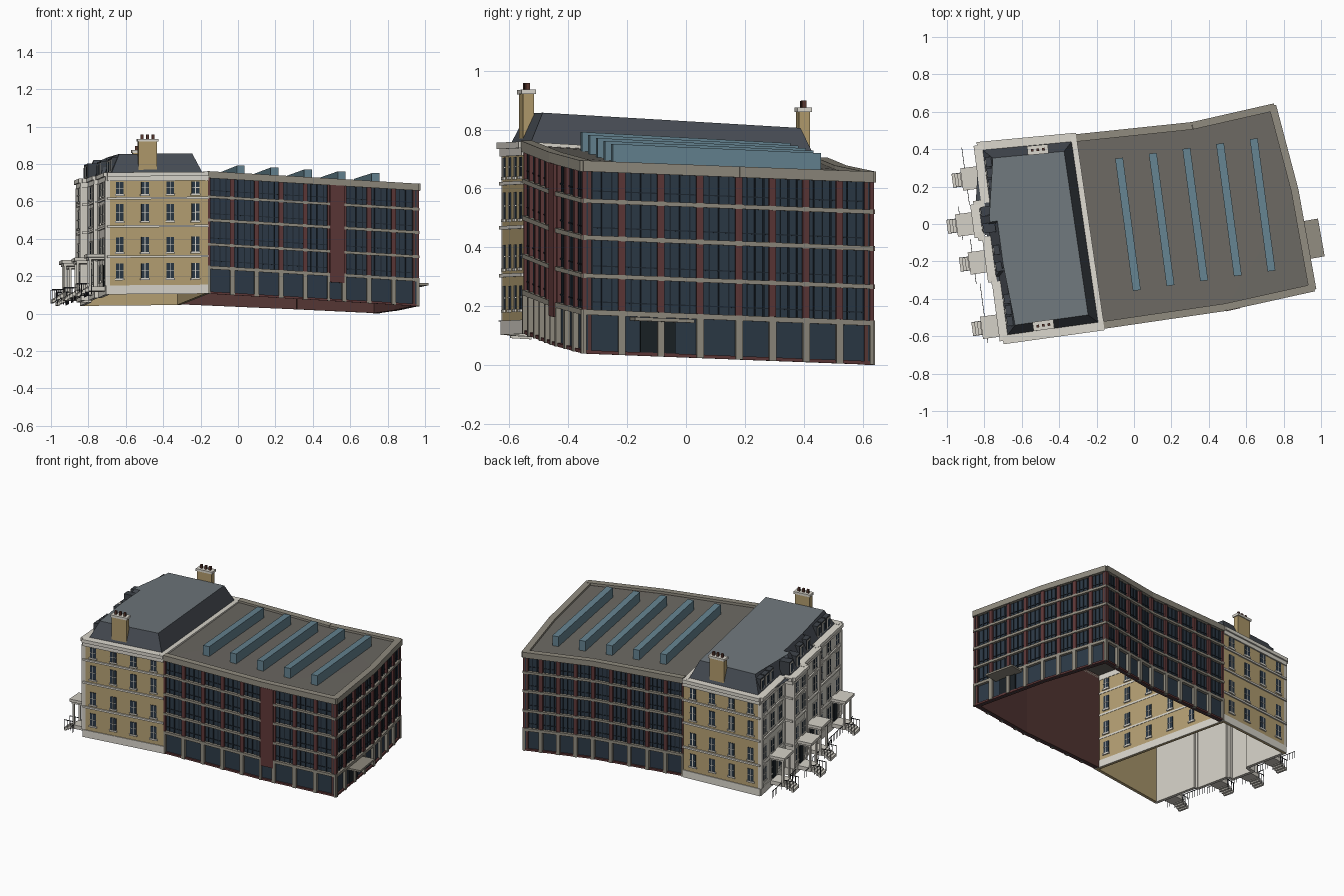
import bpy, bmesh
from mathutils import Vector, Matrix

if "Cube" in bpy.data.objects:
    bpy.data.objects.remove(bpy.data.objects["Cube"])

V = lambda *p: Vector(p)
parts = {}


def part(name, hexcol):
    rgb = [(int(hexcol[i:i + 2], 16) / 255) ** 2.2 for i in (0, 2, 4)]
    parts[name] = (bmesh.new(), (*rgb, 1))


for n, c in [("office_glazing", "303c48"), ("office_inner_wall", "5a3c3a"), ("brick_piers", "5e3a3a"),
             ("office_stone_bands", "8f8a7e"), ("window_mullions", "222a32"), ("office_roof", "6b6862"),
             ("skylights", "64818e"), ("entrance_doors", "20262a"), ("terrace_brick_walls", "b5a074"),
             ("terrace_stone_front", "d2cec4"), ("stone_trim", "dad6cc"), ("terrace_windows", "2e3a46"),
             ("mansard_slopes", "484d54"), ("mansard_flat_top", "6e767b"), ("chimneys", "b09a6c"),
             ("chimney_pots", "5a3a32"), ("dormers", "3f444a"), ("porches", "cfcbc1"), ("railings", "33353a")]:
    part(n, c)

# Ground heights: the site falls towards the back right corner
corners = [(-.16, -.55, .107), (.965, -.35, .04), (.75, .635, .002), (-.31, .47, .05)]
coef = Matrix([(1, x, y, x * y) for x, y, z in corners]).inverted() @ V(*[c[2] for c in corners])


def office_z(p):
    return coef.dot(V(1, p.x, p.y, p.x * p.y))


def terrace_z(p):
    return .107 + .015 * (p.x + .16) - .057 * (p.y + .55)


def hexa(name, pts):
    bm = parts[name][0]
    v = [bm.verts.new(p) for p in pts]
    for f in [(0, 1, 2, 3), (4, 5, 6, 7), (0, 1, 5, 4), (1, 2, 6, 5), (2, 3, 7, 6), (3, 0, 4, 7)]:
        bm.faces.new([v[i] for i in f])


class Wall:
    """A straight wall; s runs along it, o outwards, h up from the ground."""
    def __init__(self, a, b, zf):
        self.a, self.b, self.zf = V(*a), V(*b), zf
        self.len = (self.b - self.a).length
        self.u = (self.b - self.a) / self.len
        self.n = V(self.u.y, -self.u.x)

    def box(self, name, s0, s1, h0, h1, o0, o1):
        pts = []
        for h in (h0, h1):
            for s, o in ((s0, o0), (s1, o0), (s1, o1), (s0, o1)):
                q = self.a + self.u * s
                p = q + self.n * o
                pts.append((p.x, p.y, self.zf(q) + h))
        hexa(name, pts)


def inset(poly, d):
    """Offset every edge of a counter-clockwise outline inwards."""
    out = []
    for i, p in enumerate(poly):
        e0 = (p - poly[i - 1]).normalized()
        e1 = (poly[(i + 1) % len(poly)] - p).normalized()
        n0, n1 = V(-e0.y, e0.x), V(-e1.y, e1.x)
        out.append(p + (n0 + n1) * d / (1 + n0.dot(n1)))
    return out


def sheet(name, poly, h, zf):
    bm = parts[name][0]
    f = bm.faces.new([bm.verts.new((p.x, p.y, zf(p) + h)) for p in poly])
    bmesh.ops.triangulate(bm, faces=[f])


# ---------- Office block ----------
outline = [(-.16, -.55), (.49, -.455), (.965, -.35), (.87, .18), (.75, .635), (.31, .535), (-.31, .47)]
bays = [5, 3, 4, 4, 4, 5]
bands = [(.132, .15), (.257, .272), (.386, .402), (.511, .526)]
for i, nb in enumerate(bays):
    w = Wall(outline[i], outline[i + 1], office_z)
    L = w.len
    start = .08 if i == 1 else 0
    w.box("office_inner_wall", 0, L, 0, .64, -.03, -.018)
    w.box("office_glazing", 0, L, 0, .64, -.018, -.012)
    w.box("brick_piers", 0, L, 0, .012, -.012, 0)
    w.box("office_stone_bands", 0, L, .618, .655, -.03, .01)
    for lo, hi in bands:
        w.box("office_stone_bands", 0, L, lo, hi, -.012, .006)
    if start:                                   # solid brick shaft
        w.box("brick_piers", 0, start, .1, .62, -.012, .012)
    step = (L - start) / nb
    for k in range(nb + 1):
        s = start + k * step
        lo, hi = max(s - .012, 0), min(s + .012, L)
        w.box("brick_piers", lo, hi, .15, .618, -.012, .002)
        w.box("office_stone_bands", lo, hi, 0, .14, -.012, .006)
        if k < nb:
            for m in (.25, .5, .75):
                c = s + m * step
                w.box("window_mullions", c - .0025, c + .0025, .15, .618, -.012, -.007)
            for lo, hi in bands:
                w.box("window_mullions", s, s + step, hi + .025, hi + .029, -.012, -.008)
    if i == 2:                                  # entrance and canopy
        w.box("entrance_doors", .2, .32, .005, .125, -.012, -.004)
        w.box("office_stone_bands", .165, .37, .118, .13, -.01, .085)
sheet("office_roof", [V(*p) for p in outline], .64, office_z)

# Rooflight strips
for k in range(5):
    a, b = V(-.08 + .18 * k, .352 + .026 * k), V(.015 + .18 * k, -.355 + .026 * k)
    w = Wall(a, b, office_z)
    w.box("skylights", 0, w.len, .635, .705, -.021, .021)

# ---------- Terrace of houses ----------
nw, sw = V(-.84, .42), V(-.70, -.625)
run = (sw - nw).normalized()
out = V(run.y, -run.x)
along = [0, .31, .49, .735, (sw - nw).length]
offs = [0, .06, .02, 0]
front = []
for k in range(4):
    front += [nw + run * along[k] + out * offs[k], nw + run * along[k + 1] + out * offs[k]]
front.pop()
foot = [V(-.16, -.55), V(-.31, .47)] + front + [sw]
foot = [p for i, p in enumerate(foot) if (p - foot[i - 1]).length > .001]
rows = [(.125, .08), (.265, .08), (.437, .09), (.568, .065)]


def window(w, s, h, tall, trim):
    w.box("stone_trim", s - .026, s + .026, h - tall / 2 - .01, h - tall / 2, 0, .008)
    if trim:
        w.box("stone_trim", s - .027, s + .027, h - tall / 2, h + tall / 2 + .008, 0, .003)
    w.box("terrace_windows", s - .02, s + .02, h - tall / 2, h + tall / 2, -.004, .004)
    w.box("stone_trim", s - .002, s + .002, h - tall / 2, h + tall / 2, 0, .006)
    w.box("stone_trim", s - .02, s + .02, h - .0015, h + .0015, 0, .006)


walls = []
for i, p in enumerate(foot):
    w = Wall(p, foot[(i + 1) % len(foot)], terrace_z)
    walls.append(w)
    L = w.len
    west = w.n.x < -.9 and L > .12
    stone = 2 <= i < len(foot) - 1
    w.box("terrace_stone_front" if stone else "terrace_brick_walls", 0, L, 0, .645, -.015, 0)
    w.box("stone_trim", 0, L, 0, .048, 0, .005)
    o = 0 if i == 0 else 1                       # no projections on the party wall
    w.box("stone_trim", 0, L, .605, .63, -.012, .006 * o + .002)
    w.box("stone_trim", 0, L, .63, .652, -.03, .016 * o + .002)
    for h in (.195, .357, .507):
        w.box("stone_trim", 0, L, h, h + .012, 0, .007 * o + .002)
    n = 6 if i == 0 else 4 if L > .4 else 3 if L > .28 else 2 if west else 0
    for h, tall in rows:
        for k in range(n):
            window(w, L * (k + .5) / n, h, tall, stone)
    if west:                                     # corner pilasters
        for s in (0, L - .02):
            w.box("stone_trim", s, s + .02, .048, .61, 0, .01)

# Mansard roof
lo, hi = inset(foot, .025), inset(foot, .075)
bm = parts["mansard_slopes"][0]
for i in range(len(foot)):
    j = (i + 1) % len(foot)
    bm.faces.new([bm.verts.new((p.x, p.y, terrace_z(p) + h))
                  for p, h in ((lo[i], .645), (lo[j], .645), (hi[j], .755), (hi[i], .755))])
sheet("mansard_flat_top", hi, .755, terrace_z)
sheet("mansard_slopes", inset(foot, .01), .645, terrace_z)

# House fronts: dormers, porches, steps and railings
fronts = [w for w in walls if w.n.x < -.9 and w.len > .12]
for w, ps in zip(fronts, (.17, .10, .13, .235)):
    c = w.len / 2
    for d in ([-.045, .045] if w.len < .28 else [-.06, 0, .06]):
        w.box("dormers", c + d - .026, c + d + .026, .65, .735, -.1, -.034)
        w.box("stone_trim", c + d - .02, c + d + .02, .66, .725, -.04, -.031)
        w.box("terrace_windows", c + d - .011, c + d + .011, .665, .718, -.034, -.029)
    w.box("entrance_doors", ps - .022, ps + .022, .048, .16, 0, .009)
    w.box("porches", ps - .06, ps + .06, .2, .218, 0, .105)
    w.box("porches", ps - .052, ps + .052, .188, .2, 0, .095)
    w.box("porches", ps - .045, ps + .045, .02, .045, 0, .095)
    for d in (-.04, .04):
        w.box("porches", ps + d - .006, ps + d + .006, .045, .19, .08, .092)
        w.box("porches", ps + d - .006, ps + d + .006, .045, .19, 0, .008)
        w.box("railings", ps + d * .9 - .0015, ps + d * .9 + .0015, .06, .064, .092, .155)
        for o in (.11, .13, .152):
            w.box("railings", ps + d * .9 - .0015, ps + d * .9 + .0015, .0, .062, o, o + .003)
    for k in range(4):
        w.box("porches", ps - .036, ps + .036, 0 + .008 * (2 - k), .037 - .009 * k, .095 + .015 * k, .11 + .015 * k)
    for s0, s1 in ((0, ps - .05), (ps + .05, w.len)):
        if s1 - s0 > .03:
            w.box("railings", s0, s1, .046, .049, .08, .083)
            for k in range(int((s1 - s0) / .02) + 1):
                w.box("railings", s0 + .02 * k, s0 + .02 * k + .002, .002, .05, .08, .082)

# Chimney stacks on the two end walls
for w, s in ((walls[-1], .225), (walls[1], .21)):
    w.box("chimneys", s - .05, s + .05, .65, .822, -.072, -.035)
    w.box("stone_trim", s - .056, s + .056, .815, .83, -.078, -.029)
    for d in (-.03, 0, .03):
        w.box("chimney_pots", s + d - .007, s + d + .007, .83, .853, -.06, -.046)

# ---------- Objects ----------
for name, (bm, col) in parts.items():
    bmesh.ops.recalc_face_normals(bm, faces=bm.faces)
    me = bpy.data.meshes.new(name)
    bm.to_mesh(me)
    bm.free()
    mat = bpy.data.materials.new(name)
    mat.diffuse_color = col
    mat.use_nodes = True
    mat.node_tree.nodes["Principled BSDF"].inputs["Base Color"].default_value = mat.diffuse_color
    me.materials.append(mat)
    bpy.context.collection.objects.link(bpy.data.objects.new(name, me))
